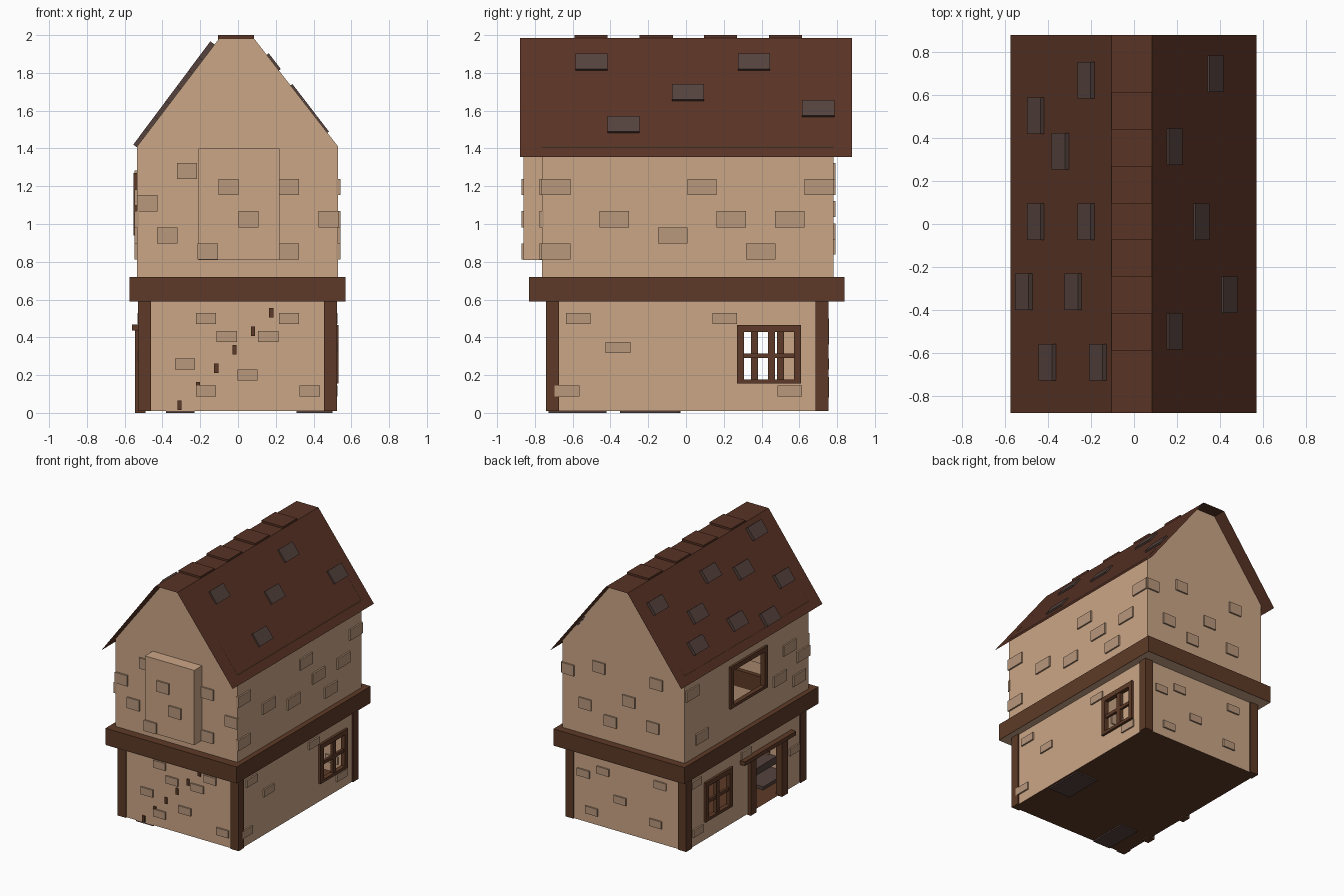
import bpy, bmesh, math
from mathutils import Matrix, Vector

if "Cube" in bpy.data.objects:
    bpy.data.objects.remove(bpy.data.objects["Cube"])


def material(name, r, g, b):
    m = bpy.data.materials.new(name)
    m.diffuse_color = (r, g, b, 1)
    m.use_nodes = True
    m.node_tree.nodes["Principled BSDF"].inputs["Base Color"].default_value = m.diffuse_color
    return m


PLASTER = material("plaster", .60, .38, .24)
BRICK = material("brick", .48, .31, .20)
TIMBER = material("timber", .11, .042, .02)
ROOF = material("roof_brown", .10, .033, .018)
SLATE = material("slate", .09, .055, .047)


def finish(name, bm, mat):
    me = bpy.data.meshes.new(name)
    bm.to_mesh(me)
    bm.free()
    ob = bpy.data.objects.new(name, me)
    bpy.context.collection.objects.link(ob)
    me.materials.append(mat)
    return ob


def boxes(name, mat, items):
    """One object from boxes given as (x0, x1, y0, y1, z0, z1)."""
    bm = bmesh.new()
    for x0, x1, y0, y1, z0, z1 in items:
        c = Vector(((x0 + x1) / 2, (y0 + y1) / 2, (z0 + z1) / 2))
        s = Matrix.Diagonal((x1 - x0, y1 - y0, z1 - z0, 1))
        bmesh.ops.create_cube(bm, size=1, matrix=Matrix.Translation(c) @ s)
    return finish(name, bm, mat)


def sheet(name, mat, polys):
    bm = bmesh.new()
    for p in polys:
        bm.faces.new([bm.verts.new(v) for v in p])
    bmesh.ops.remove_doubles(bm, verts=bm.verts, dist=1e-4)
    bmesh.ops.recalc_face_normals(bm, faces=bm.faces)
    return finish(name, bm, mat)


def side_wall(x, y0, y1, z0, z1, holes=()):
    """Wall cells in the plane x, leaving out the (y0, y1, z0, z1) holes."""
    ys = sorted({y0, y1, *[v for h in holes for v in h[:2]]})
    zs = sorted({z0, z1, *[v for h in holes for v in h[2:]]})
    cells = []
    for a, b in zip(ys, ys[1:]):
        for c, d in zip(zs, zs[1:]):
            my, mz = (a + b) / 2, (c + d) / 2
            if not any(h[0] < my < h[1] and h[2] < mz < h[3] for h in holes):
                cells.append([(x, a, c), (x, b, c), (x, b, d), (x, a, d)])
    return cells


def rect_y(x0, x1, y, z0, z1):
    return [(x0, y, z0), (x1, y, z0), (x1, y, z1), (x0, y, z1)]


def flat(x0, x1, y0, y1, z):
    return [(x0, y0, z), (x1, y0, z), (x1, y1, z), (x0, y1, z)]


# Lower storey walls and floor
L0, L1, F0, F1 = -.52, .515, -.73, .745
WIN_R, WIN_L = (.27, .61, .155, .465), (.18, .52, .155, .465)
DOOR, WIN_UP = (-.45, -.06, .01, .44), (-.23, .23, .94, 1.27)
sheet("lower_walls", PLASTER,
      side_wall(L0, F0, F1, .01, .6, [WIN_L, DOOR])
      + side_wall(L1, F0, F1, .01, .6, [WIN_R])
      + [rect_y(L0, L1, F0, .01, .6), rect_y(L0, L1, F1, .01, .6)])
sheet("floor", TIMBER, [flat(L0, L1, F0, F1, .01)])

# Corner posts
boxes("corner_posts", TIMBER, [(x, x + .07, y, y + .07, .01, .6)
                               for x in (-.53, .455) for y in (-.742, .685)])

# Beam ring between the storeys with a plastered underside
X0, X1, Y0, Y1 = -.575, .57, -.83, .84
boxes("storey_beam", TIMBER, [(X0, L0, Y0, Y1, .59, .72), (L1, X1, Y0, Y1, .59, .72),
                              (L0, L1, Y0, F0, .59, .72), (L0, L1, F1, Y1, .59, .72)])
sheet("beam_underside", PLASTER, [flat(X0, L0, Y0, Y1, .588), flat(L1, X1, Y0, Y1, .588),
                                  flat(L0, L1, Y0, F0, .588), flat(L0, L1, F1, Y1, .588)])

# Upper storey walls with flat-topped gables
U0, U1, V0, V1 = -.535, .53, -.763, .78
gable = [(U0, .71), (U1, .71), (U1, 1.41), (.085, 1.982), (-.10, 1.982), (U0, 1.41)]
sheet("upper_walls", PLASTER,
      side_wall(U0, V0, V1, .71, 1.41, [WIN_UP]) + side_wall(U1, V0, V1, .71, 1.41)
      + [[(x, y, z) for x, z in gable] for y in (V0, V1)])
boxes("front_bay", PLASTER, [(-.21, .22, -.86, V0 + .01, .81, 1.40)])

# Thin roof sheet
prof = [(-.575, 1.355), (-.105, 1.985), (.085, 1.985), (.57, 1.355)]
sheet("roof", ROOF, [[(a[0], -.88, a[1]), (b[0], -.88, b[1]), (b[0], .88, b[1]), (a[0], .88, a[1])]
                     for a, b in zip(prof, prof[1:])])

# Ridge caps
boxes("ridge_caps", ROOF, [(-.105, .085, y, y + .175, 1.975, 2.0)
                           for y in (-.59, -.245, .095, .44)])

# Slates lying on the two slopes, given by (x, y)
slates = [(-.215, .67), (-.45, .505), (-.335, .34), (-.45, .01), (-.215, .01), (-.505, -.315),
          (-.275, -.315), (-.395, -.645), (-.16, -.645), (.375, .70), (.185, .36),
          (.31, .01), (.44, -.33), (.185, -.5)]
bm = bmesh.new()
for x, y in slates:
    left = x < 0
    edge = -.105 if left else .085
    z = 1.985 - abs(x - edge) * (1.34 if left else 1.30)
    tilt = -math.atan(1.34) if left else math.atan(1.30)
    m = (Matrix.Translation((x, y, z)) @ Matrix.Rotation(tilt, 4, 'Y')
         @ Matrix.Diagonal((.105, .17, .045 if left else .024, 1)))
    bmesh.ops.create_cube(bm, size=1, matrix=m)
finish("roof_slates", bm, SLATE)


# Raised bricks: (position along wall, z) on each wall
def bricks(name, axis, plane, out, w, h, spots):
    items = []
    for u, z in spots:
        a, b = sorted((plane - out * .01, plane + out * .012))
        span = (u - w / 2, u + w / 2)
        items.append((*span, a, b, z - h / 2, z + h / 2) if axis == 'y'
                     else (a, b, *span, z - h / 2, z + h / 2))
    boxes(name, BRICK, items)


bricks("upper_front_bricks", 'y', V0, -1, .107, .085,
       [(-.27, 1.28), (.27, 1.195), (-.48, 1.11), (.48, 1.025), (-.375, .94), (.27, .855)])
bricks("bay_bricks", 'y', -.86, -1, .107, .085, [(-.05, 1.195), (.055, 1.025), (-.16, .855)])
bricks("upper_right_bricks", 'x', U1, 1, .155, .085,
       [(-.69, 1.195), (.085, 1.195), (.705, 1.195), (-.38, 1.025), (.24, 1.025),
        (.55, 1.025), (-.07, .94), (-.69, .855), (.395, .855)])
bricks("upper_back_bricks", 'y', V1, 1, .107, .085,
       [(.48, 1.195), (.21, 1.28), (-.29, 1.28), (-.05, 1.08), (.33, .96), (.11, .88), (-.26, .93)])
bricks("upper_left_bricks", 'x', U0, -1, .155, .085,
       [(.57, .855), (-.52, 1.14), (-.69, 1.025), (-.40, .94), (-.64, .855), (.69, 1.24)])
bricks("lower_front_bricks", 'y', F0, -1, .107, .058,
       [(-.17, .5), (.27, .5), (-.06, .405), (.16, .405), (-.28, .26), (.05, .2),
        (-.17, .115), (.38, .115)])
bricks("lower_right_bricks", 'x', L1, 1, .13, .058,
       [(-.57, .5), (.205, .5), (-.36, .345), (-.63, .115), (.55, .115)])
bricks("lower_back_bricks", 'y', F1, 1, .107, .058,
       [(.37, .39), (.20, .45), (-.3, .47), (.05, .26), (-.26, .16), (.3, .11)])
bricks("lower_left_bricks", 'x', L0, -1, .12, .058, [(.62, .5), (.60, .115), (-.6, .3), (.0, .5)])


# Window frames
def window(name, x, hole, cross=True, t=.038, d=.018):
    y0, y1, z0, z1 = hole
    a, b = x - d, x + d
    items = [(a, b, y0, y0 + t, z0, z1), (a, b, y1 - t, y1, z0, z1),
             (a, b, y0 + t, y1 - t, z0, z0 + t * .6), (a, b, y0 + t, y1 - t, z1 - t, z1)]
    if cross:
        ym, zm = (y0 + y1) / 2 + .012, (z0 + z1) / 2 - .008
        items += [(a + .006, b - .006, ym - t / 2, ym + t / 2, z0, z1),
                  (a + .008, b - .008, y0, y1, zm - t / 3, zm + t / 3)]
    boxes(name, TIMBER, items)


window("right_window", L1, WIN_R)
window("left_window", L0, WIN_L)
window("upper_left_window", U0, WIN_UP, cross=False)

# Door frame with lintel
boxes("door_frame", TIMBER, [(-.545, -.49, -.10, -.03, .0, .44), (-.545, -.49, -.49, -.42, .0, .44),
                             (-.562, -.49, -.57, .07, .435, .467)])

# Inside staircase, whose tips show through the front wall
steps, tips = [], []
for i in range(6):
    x, z = -.31 + i * .097, .005 + i * .098
    steps.append((x - .07, x + .08, -.728, -.42, max(z - .025, 0), z + .03))
    tips.append((x - .01, x + .012, -.738, -.72, z + .01, z + .06))
boxes("stair_treads", SLATE, steps)
boxes("stair_tips", TIMBER, tips)

# Low slab on the floor inside
boxes("floor_slab", SLATE, [(.31, .50, -.35, -.04, 0, .05)])
